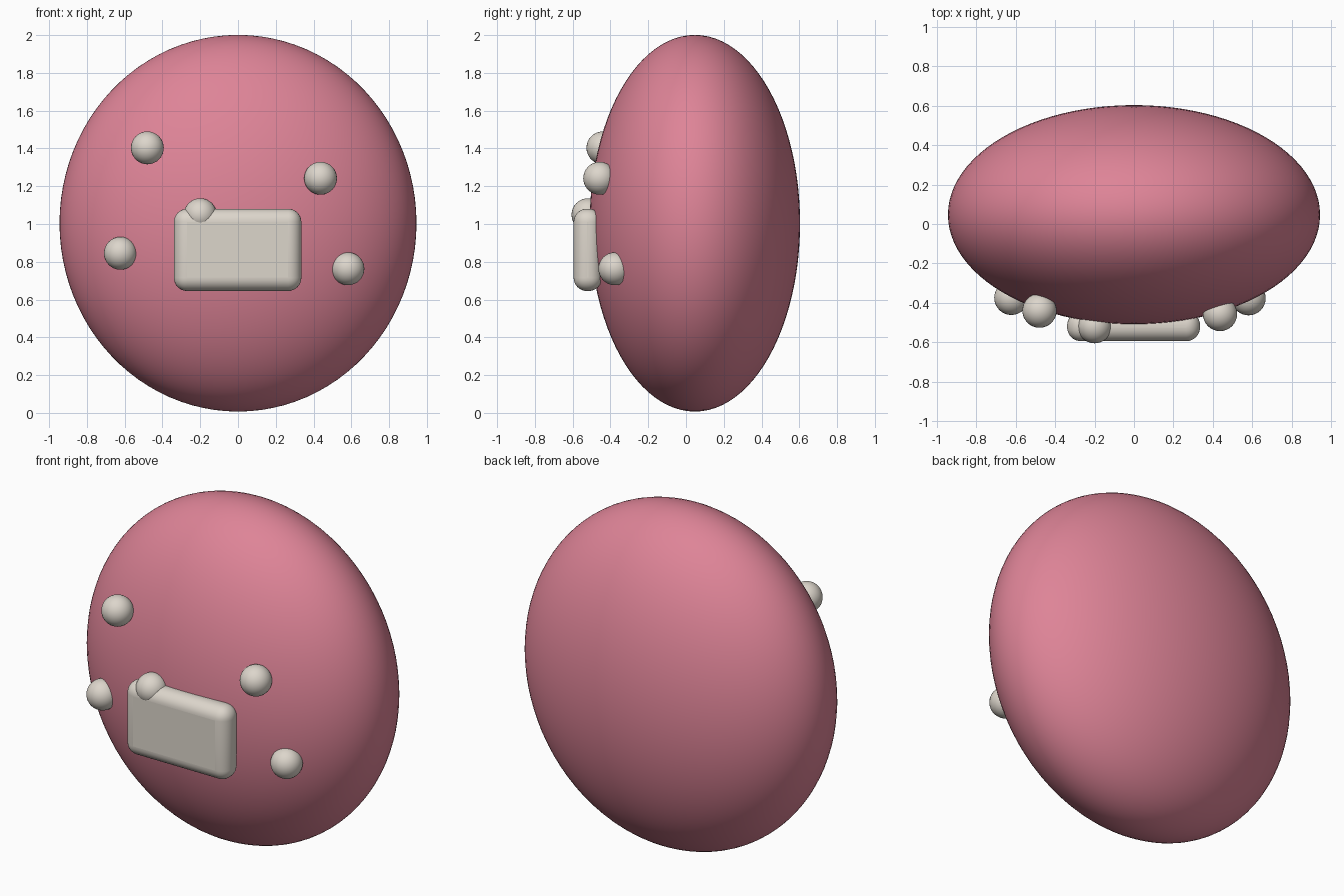
import bpy
import math

cube = bpy.data.objects.get("Cube")
if cube:
    bpy.data.objects.remove(cube, do_unlink=True)


def make_material(name, color):
    mat = bpy.data.materials.new(name)
    mat.use_nodes = True
    mat.diffuse_color = (*color, 1)
    bsdf = next(n for n in mat.node_tree.nodes if n.type == 'BSDF_PRINCIPLED')
    bsdf.inputs["Base Color"].default_value = (*color, 1)
    return mat


pink = make_material("rose pink", (0.73, 0.23, 0.31))
cream = make_material("warm grey", (0.72, 0.67, 0.60))


def ellipsoid(name, center, radii, mat, segments):
    bpy.ops.mesh.primitive_uv_sphere_add(
        segments=segments, ring_count=segments // 2, radius=1, location=center)
    obj = bpy.context.object
    obj.name = name
    obj.scale = radii
    bpy.ops.object.transform_apply(location=False, rotation=False, scale=True)
    bpy.ops.object.shade_smooth()
    obj.data.materials.append(mat)
    return obj


# Flattened round body
ellipsoid("body", (0, 0.047, 1.004), (0.945, 0.557, 0.997), pink, 96)

# Rounded tablet on the front
bpy.ops.mesh.primitive_cube_add(size=1, location=(-0.002, -0.52, 0.863))
tablet = bpy.context.object
tablet.name = "front_tablet"
tablet.scale = (0.675, 0.15, 0.435)
bpy.ops.object.transform_apply(location=False, rotation=False, scale=True)
bevel = tablet.modifiers.new("rounded edges", 'BEVEL')
bevel.width = 0.07
bevel.segments = 8
tablet.data.materials.append(cream)
bpy.ops.object.shade_smooth_by_angle(angle=math.radians(40))

# Small beads scattered on the front
beads = {
    "bead_upper_right": (-0.48, -0.44, 1.403),
    "bead_upper_left": (0.437, -0.457, 1.242),
    "bead_lower_right": (-0.623, -0.375, 0.845),
    "bead_lower_left": (0.582, -0.377, 0.763),
    "bead_on_tablet": (-0.2, -0.519, 1.049),
}
for name, center in beads.items():
    ellipsoid(name, center, (0.087,) * 3, cream, 32)
